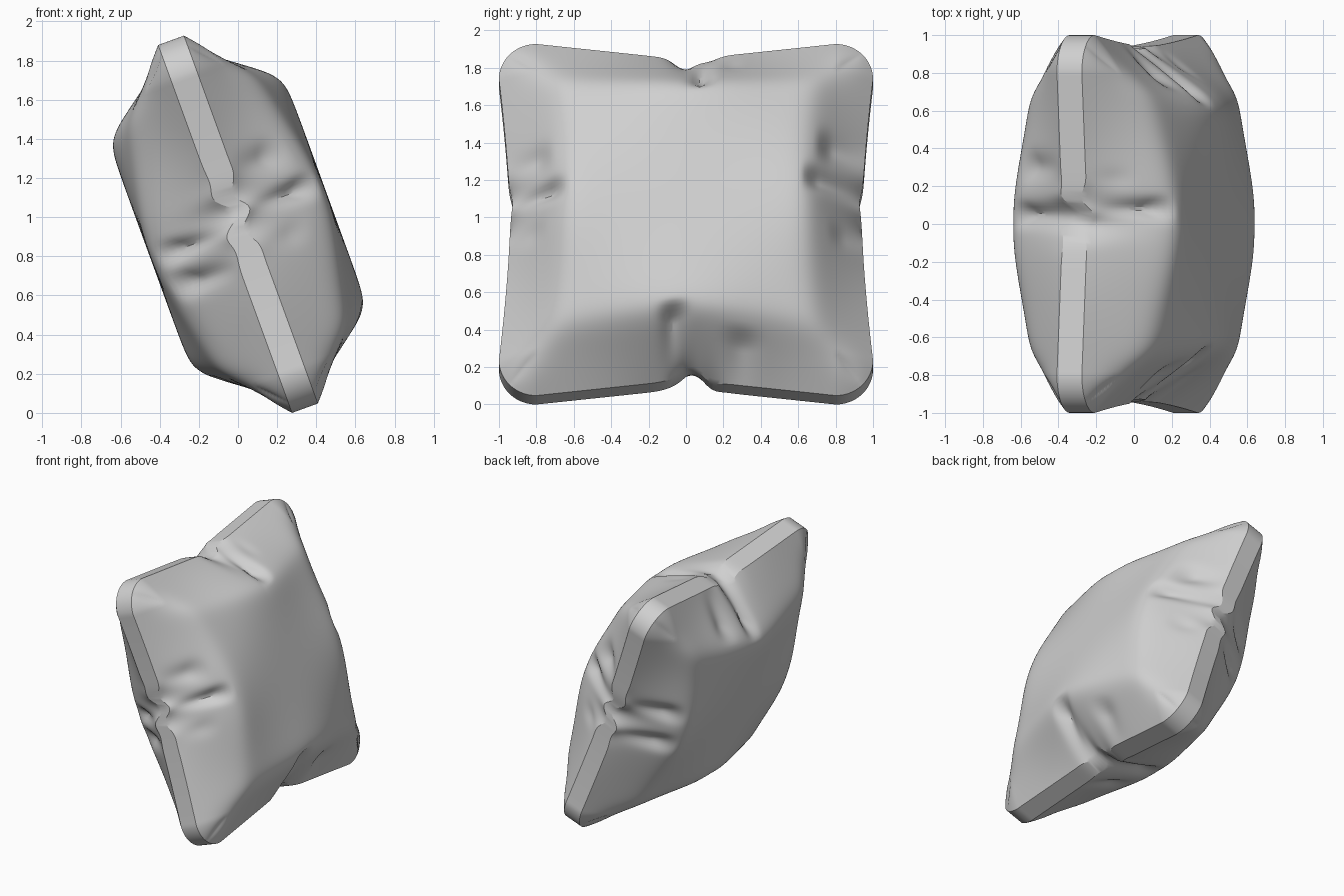
import bpy, bmesh, math
from mathutils import Matrix

cube = bpy.data.objects.get("Cube")
if cube:
    bpy.data.objects.remove(cube, do_unlink=True)

N = 110           # grid cells across each face
BAND = 0.07       # half width of the border strip
CORNER = 0.2      # corner radius
SLOPE = 0.31      # share of each half that slopes down to the border

# Gathered folds: (edge axis, edge sign, face sign, position, width, depth, reach)
FOLDS = [
    ("y", -1, 1, 0.06, 0.05, 0.28, 0.67), ("y", -1, 1, 0.27, 0.07, 0.24, 0.74),
    ("y", -1, 1, -0.14, 0.06, 0.12, 0.78),
    ("y", -1, -1, -0.02, 0.05, 0.28, 0.68), ("y", -1, -1, -0.20, 0.06, 0.28, 0.68),
    ("y", 1, 1, 0.33, 0.08, 0.30, 0.72), ("y", 1, 1, 0.12, 0.06, 0.24, 0.65),
    ("y", 1, 1, -0.15, 0.06, 0.18, 0.80),
    ("y", 1, -1, 0.18, 0.06, 0.28, 0.69), ("y", 1, -1, -0.08, 0.06, 0.28, 0.69),
    ("u", 1, 1, 0.08, 0.05, 0.28, 0.66), ("u", 1, 1, 0.24, 0.05, 0.10, 0.80),
    ("u", 1, -1, 0.05, 0.05, 0.28, 0.68), ("u", 1, -1, 0.30, 0.07, 0.22, 0.70),
    ("u", -1, 1, -0.07, 0.06, 0.28, 0.64), ("u", -1, 1, 0.30, 0.08, 0.22, 0.74),
    ("u", -1, -1, 0.03, 0.06, 0.28, 0.68), ("u", -1, -1, -0.22, 0.06, 0.22, 0.72),
]


def gauss(x, w):
    return math.exp(-(x / w) ** 2)


def smooth(x):
    x = min(1.0, max(0.0, x))
    return x * x * (3 - 2 * x)


def round_corner(a, b):
    """Bend the square's corners into arcs."""
    c = 1 - CORNER
    da, db = abs(a) - c, abs(b) - c
    if da <= 0 or db <= 0:
        return a, b
    k = max(da, db) / math.hypot(da, db)
    return math.copysign(c + da * k, a), math.copysign(c + db * k, b)


def ramp(s):
    """Flat in the middle, then a straight slope to zero at the border."""
    x = max(0.0, 1 - abs(s)) / SLOPE
    return max(1e-4, x / (1 + x ** 8) ** 0.125)


def height(a, b, face):
    """Half thickness of the stuffed cushion, tapering toward the corners."""
    puff = (ramp(a) ** -2 + ramp(b) ** -2 - 1) ** -0.5
    taper = 1 - 0.33 * (1 - math.exp(-(a * b) ** 2 / 0.12))
    h = 0.41 * puff * taper
    for axis, side, f, pos, width, depth, reach in FOLDS:
        if f != face:
            continue
        across, along = (a, b) if axis == "y" else (b, a)
        w = smooth((across * side - reach) / 0.10)
        h *= 1 - depth * w * gauss(along - pos, width)
    return BAND + h


def place(a, b, face):
    """Grid coordinates (-1..1) to cushion coordinates (n, y, u)."""
    ra, rb = round_corner(a, b)
    # Edges draw in toward their middles, with a small notch at each gather
    ey = 0.94 + 0.06 * min(1, abs(b) / 0.8) ** 1.5 - 0.015 * gauss(b - 0.1, 0.08) * abs(a) ** 8
    notch = 0.05 if b > 0 else 0.06
    eu = 0.91 + 0.09 * min(1, abs(a) / 0.8) - notch * gauss(a - 0.02, 0.09) * abs(b) ** 8
    n = face * height(a, b, face)
    # The strip narrows and wriggles where the cloth is gathered
    rim_y = abs(a) ** 14 * gauss(b - 0.05, 0.14)
    rim_u = abs(b) ** 14 * gauss(a - 0.05, 0.11)
    n -= face * 0.035 * (rim_y + rim_u)
    n += 0.05 * (rim_y * math.sin(26 * b) + rim_u * math.sin(28 * a))
    return n, ra * ey, rb * eu


# Two stuffed faces joined by the border strip
bm = bmesh.new()
grids = {}
for face in (1, -1):
    grids[face] = [[bm.verts.new(place(2 * i / N - 1, 2 * j / N - 1, face))
                    for j in range(N + 1)] for i in range(N + 1)]
    g = grids[face]
    for i in range(N):
        for j in range(N):
            quad = [g[i][j], g[i + 1][j], g[i + 1][j + 1], g[i][j + 1]]
            bm.faces.new(quad if face > 0 else quad[::-1])

loop = ([(i, 0) for i in range(N)] + [(N, j) for j in range(N)]
        + [(i, N) for i in range(N, 0, -1)] + [(0, j) for j in range(N, 0, -1)])
for (i, j), (k, l) in zip(loop, loop[1:] + loop[:1]):
    bm.faces.new([grids[-1][i][j], grids[-1][k][l], grids[1][k][l], grids[1][i][j]])
bmesh.ops.recalc_face_normals(bm, faces=bm.faces)

# Lean the cushion back and stand it on the ground
bm.transform(Matrix.Rotation(math.radians(-20), 4, "Y"))
lowest = min(v.co.z for v in bm.verts)
bmesh.ops.translate(bm, verts=bm.verts, vec=(0, 0, -lowest))

mesh = bpy.data.meshes.new("cushion")
bm.to_mesh(mesh)
bm.free()
cushion = bpy.data.objects.new("cushion", mesh)
bpy.context.collection.objects.link(cushion)

# Plain grey cloth
cloth = bpy.data.materials.new("grey_cloth")
cloth.use_nodes = True
grey = (0.63, 0.63, 0.63, 1)
cloth.diffuse_color = grey
cloth.node_tree.nodes["Principled BSDF"].inputs["Base Color"].default_value = grey
mesh.materials.append(cloth)

bpy.ops.object.select_all(action="DESELECT")
cushion.select_set(True)
bpy.context.view_layer.objects.active = cushion
bpy.ops.object.shade_smooth_by_angle(angle=math.radians(28))
